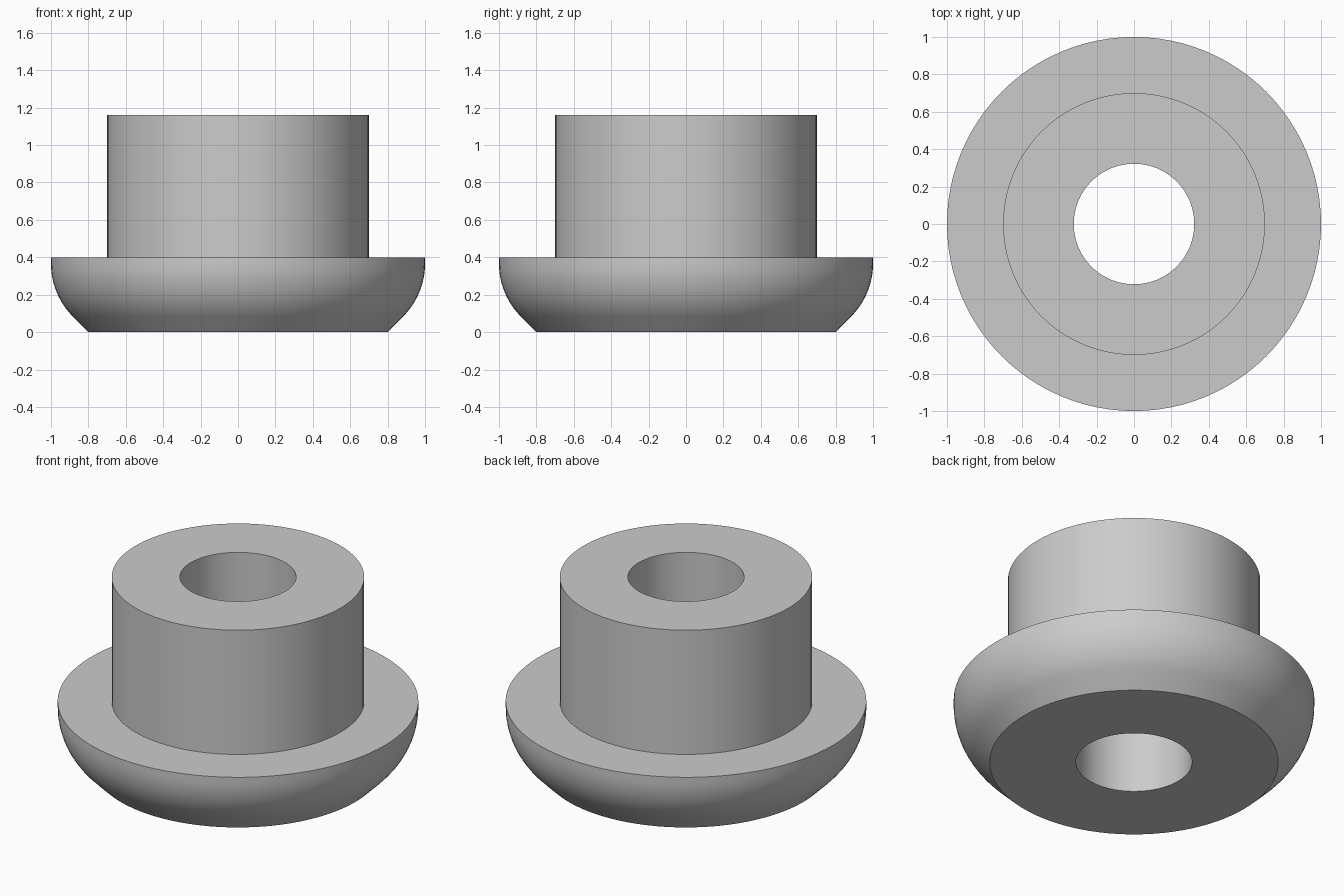
import bpy, bmesh, math

cube = bpy.data.objects.get("Cube")
if cube:
    bpy.data.objects.remove(cube, do_unlink=True)

SEGMENTS = 96
BORE, COLLAR, FLANGE = 0.322, 0.70, 1.0
FLANGE_TOP, HEIGHT = 0.40, 1.16
ROUND, ROUND_Z = 0.40, 0.366

# Plain grey material
grey = bpy.data.materials.new("plain_grey")
grey.use_nodes = True
colour = (0.6, 0.6, 0.6, 1)
grey.diffuse_color = colour
grey.node_tree.nodes["Principled BSDF"].inputs["Base Color"].default_value = colour

# Closed cross-section: bore, flat base, 45 degree chamfer, rounded rim, collar
profile = [(BORE, 0), (0.80, 0)]
for i in range(13):
    a = math.radians(-45 + 45 * i / 12)
    profile.append((FLANGE - ROUND + ROUND * math.cos(a), ROUND_Z + ROUND * math.sin(a)))
profile += [(FLANGE, FLANGE_TOP), (COLLAR, FLANGE_TOP), (COLLAR, HEIGHT), (BORE, HEIGHT)]

# Revolve the cross-section around the vertical axis
bm = bmesh.new()
verts = [bm.verts.new((r, 0, z)) for r, z in profile]
edges = [bm.edges.new((v, verts[(i + 1) % len(verts)])) for i, v in enumerate(verts)]
bmesh.ops.spin(bm, geom=verts + edges, cent=(0, 0, 0), axis=(0, 0, 1),
               angle=math.tau, steps=SEGMENTS, use_duplicate=False)
bmesh.ops.remove_doubles(bm, verts=bm.verts, dist=0.0005)
bmesh.ops.recalc_face_normals(bm, faces=bm.faces)
mesh = bpy.data.meshes.new("flanged_bushing")
bm.to_mesh(mesh)
bm.free()
mesh.materials.append(grey)

bushing = bpy.data.objects.new("flanged_bushing", mesh)
bpy.context.collection.objects.link(bushing)
bpy.ops.object.select_all(action="DESELECT")
bushing.select_set(True)
bpy.context.view_layer.objects.active = bushing
bpy.ops.object.shade_smooth_by_angle(angle=math.radians(30))
